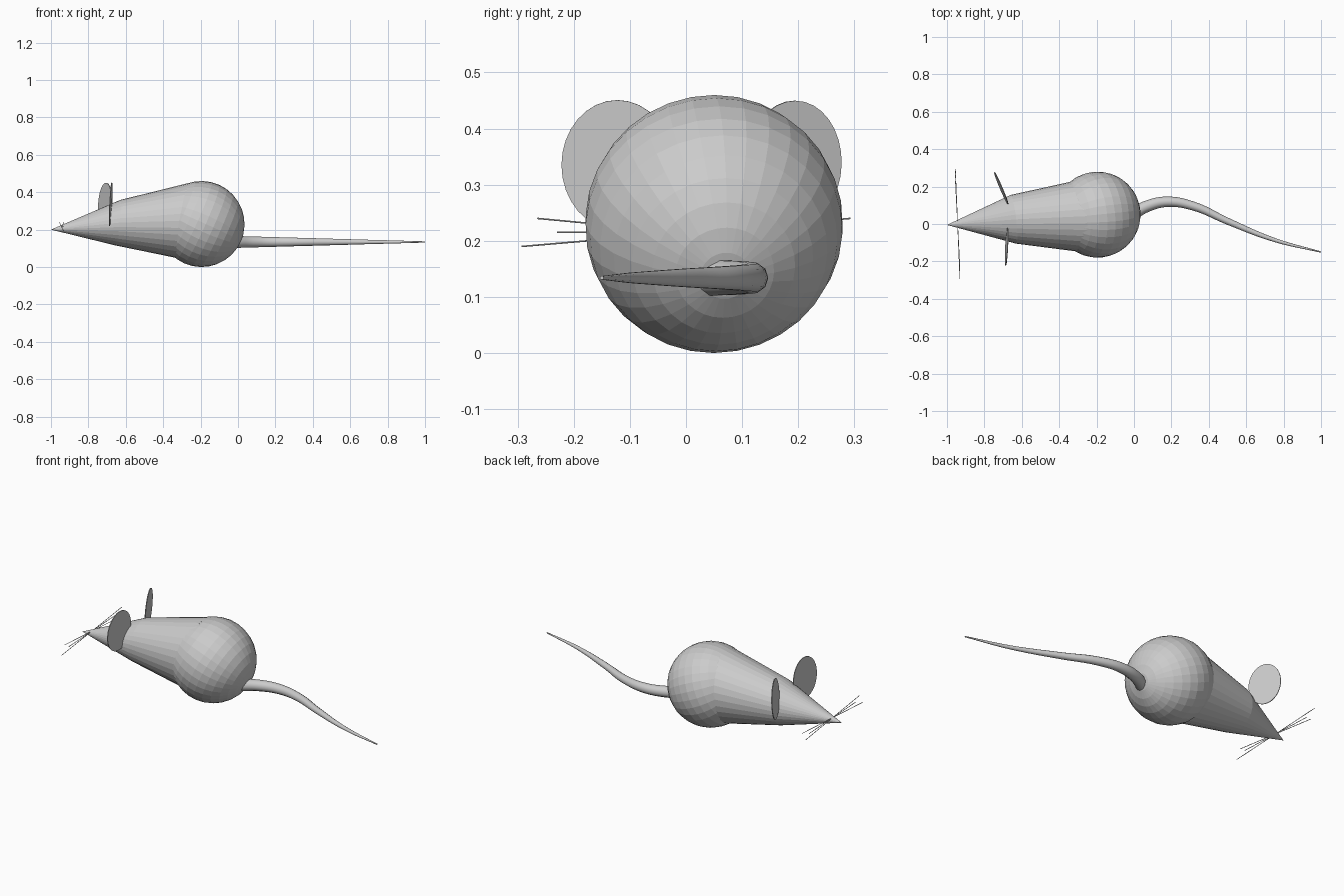
import bpy, bmesh, math
from mathutils import Vector, Matrix

if "Cube" in bpy.data.objects:
    bpy.data.objects.remove(bpy.data.objects["Cube"])


def finish(bm, name):
    bmesh.ops.recalc_face_normals(bm, faces=bm.faces)
    me = bpy.data.meshes.new(name)
    bm.to_mesh(me)
    bm.free()
    ob = bpy.data.objects.new(name, me)
    bpy.context.collection.objects.link(ob)
    return ob


def tube(name, points, radii, sides):
    """Tapered tube along a poly curve."""
    cu = bpy.data.curves.new(name, 'CURVE')
    cu.dimensions = '3D'
    cu.bevel_depth = 1.0
    cu.bevel_resolution = sides
    cu.use_fill_caps = True
    cu.resolution_u = 6
    sp = cu.splines.new('BEZIER' if len(points) > 2 else 'POLY')
    pts = sp.bezier_points if len(points) > 2 else sp.points
    pts.add(len(points) - 1)
    for p, co, r in zip(pts, points, radii):
        p.radius = r
        if len(points) > 2:
            p.co = co
            p.handle_left_type = p.handle_right_type = 'AUTO'
        else:
            p.co = (*co, 1)
    ob = bpy.data.objects.new(name, cu)
    bpy.context.collection.objects.link(ob)
    return ob


# Round rump, pole turned toward the tail root
bm = bmesh.new()
bmesh.ops.create_uvsphere(bm, u_segments=32, v_segments=16, radius=0.23)
turn = Vector((0.2, 0.02, -0.09)).to_track_quat('Z', 'Y').to_matrix().to_4x4()
bm.transform(Matrix.Translation((-0.195, 0.05, 0.23)) @ turn)
finish(bm, "rump")

# Torso and pointed head: rings (centre, y radius, z radius, lean of the top in x)
SEG = 32
rings = [((-0.28, 0.042, 0.2485), 0.194, 0.204, 0.03),
         ((-0.645, 0.025, 0.2375), 0.130, 0.121, 0.015)]
bm = bmesh.new()
loops = []
for (cx, cy, cz), ry, rz, lean in rings:
    loop = []
    for i in range(SEG):
        a = math.tau * i / SEG
        loop.append(bm.verts.new((cx + lean * math.sin(a) - 0.015 * math.cos(a),
                                  cy + ry * math.cos(a), cz + rz * math.sin(a))))
    loops.append(loop)
nose = bm.verts.new((-1, -0.005, 0.2))
for i in range(SEG):
    j = (i + 1) % SEG
    bm.faces.new((loops[0][i], loops[0][j], loops[1][j], loops[1][i]))
    bm.faces.new((loops[1][i], loops[1][j], nose))
bm.faces.new(loops[0])
finish(bm, "torso_and_head")

# Thin disc ears: centre, half width, half height, yaw
for name, c, w, h, yaw in [("left_ear", (-0.710, 0.192, 0.337), 0.092, 0.113, 23),
                           ("right_ear", (-0.681, -0.122, 0.335), 0.100, 0.116, -3)]:
    bm = bmesh.new()
    bmesh.ops.create_cone(bm, cap_ends=True, segments=32, radius1=1, radius2=1, depth=0.004)
    bm.transform(Matrix.Translation(c)
                 @ Matrix.Rotation(math.radians(yaw), 4, 'Z')
                 @ Matrix.Rotation(math.radians(3), 4, 'Y')
                 @ Matrix.Diagonal((1, w, h, 1))
                 @ Matrix.Rotation(math.pi / 2, 4, 'Y'))
    finish(bm, name)

# Whiskers running straight through the snout
for i, (half, rise) in enumerate([(0.293, 0.025), (0.265, -0.025), (0.23, 0)]):
    tube(f"whisker_{i + 1}",
         [(-0.931, -half, 0.215 - rise), (-0.955, half, 0.215 + rise)],
         [0.0016, 0.0016], 1)

# Curving, tapering tail
path = [(-0.02, 0.045), (0.07, 0.095), (0.18, 0.119), (0.32, 0.095),
        (0.5, 0.015), (0.75, -0.085), (1.0, -0.15)]
tube("tail", [(x, y, 0.134) for x, y in path],
     [0.0335 - 0.030 * (x + 0.02) / 1.02 for x, y in path], 3)
